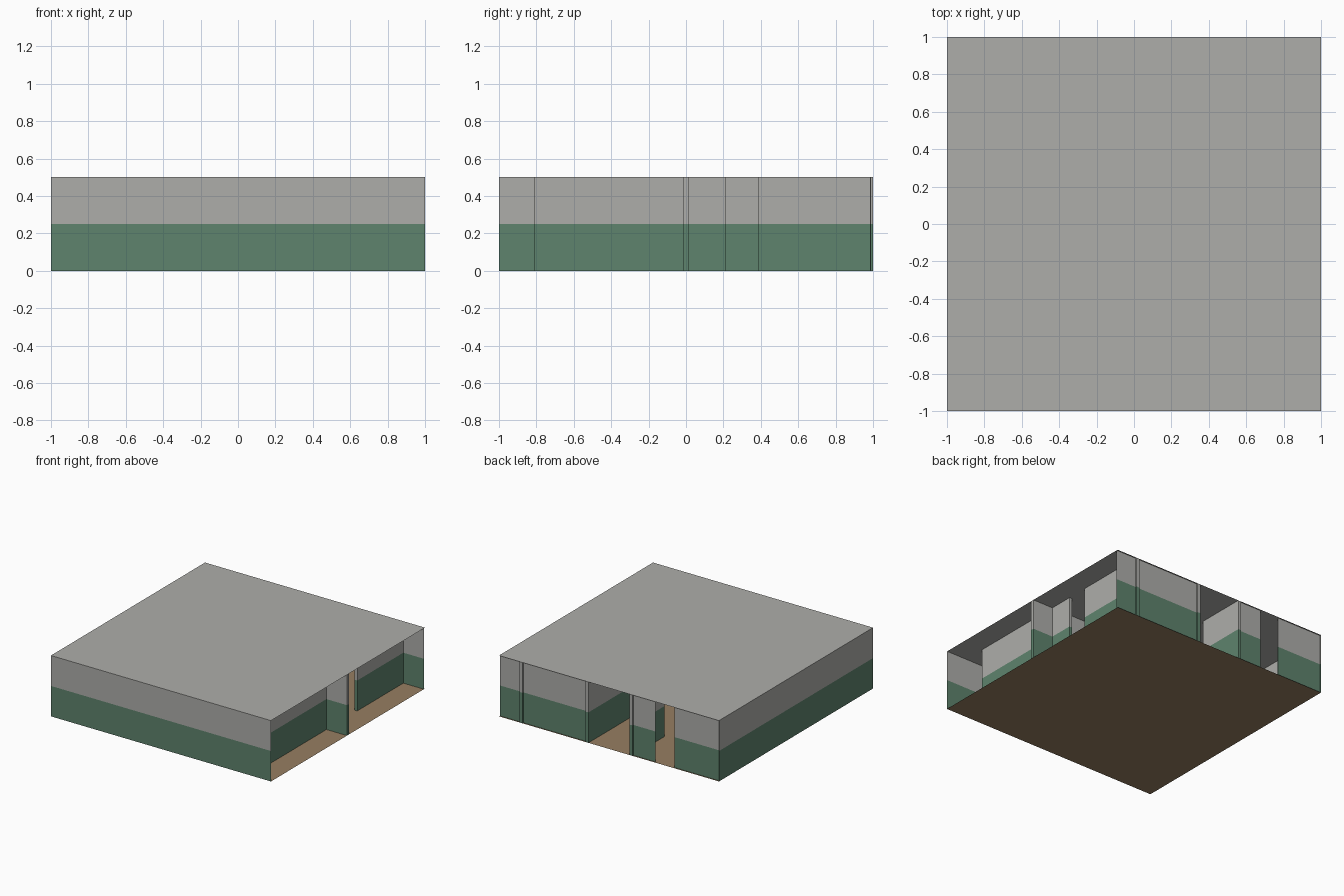
import bpy
import bmesh

cube = bpy.data.objects.get("Cube")
if cube:
    bpy.data.objects.remove(cube, do_unlink=True)

H = 0.5          # storey height
T = 0.0133       # half thickness of the partitions
SHEET = 0.002    # thickness of the outer shell


def material(name, rgb):
    linear = [((c / 255 + 0.055) / 1.055) ** 2.4 for c in rgb] + [1.0]
    mat = bpy.data.materials.new(name)
    mat.use_nodes = True
    mat.diffuse_color = linear
    mat.node_tree.nodes["Principled BSDF"].inputs["Base Color"].default_value = linear
    return mat


gray = material("gray plaster", (174, 174, 170))
green = material("green paint", (94, 131, 109))
tan = material("tan floor", (150, 126, 97))


def make_object(name, bm, mats):
    mesh = bpy.data.meshes.new(name)
    bm.to_mesh(mesh)
    bm.free()
    for m in mats:
        mesh.materials.append(m)
    obj = bpy.data.objects.new(name, mesh)
    bpy.context.collection.objects.link(obj)
    return obj


def slab(name, z, mat):
    bm = bmesh.new()
    bmesh.ops.create_grid(bm, x_segments=1, y_segments=1, size=1)
    bmesh.ops.translate(bm, vec=(0, 0, z), verts=bm.verts)
    make_object(name, bm, [mat])


def wall(name, x0, x1, y0, y1):
    """Upright wall, open at floor and roof, green on its lower half."""
    bm = bmesh.new()
    bmesh.ops.create_cube(bm, size=1)
    for v in bm.verts:
        v.co = (x1 if v.co.x > 0 else x0, y1 if v.co.y > 0 else y0, H if v.co.z > 0 else 0)
    ends = [f for f in bm.faces if abs(f.normal.z) > 0.5]
    bmesh.ops.delete(bm, geom=ends, context='FACES_ONLY')
    bmesh.ops.bisect_plane(bm, geom=bm.verts[:] + bm.edges[:] + bm.faces[:],
                           plane_co=(0, 0, H / 2), plane_no=(0, 0, 1))
    for f in bm.faces:
        f.material_index = int(f.calc_center_median().z < H / 2)
    make_object(name, bm, [gray, green])


def wall_along_y(name, x, spans):
    for i, (a, b) in enumerate(spans):
        wall(f"{name}_{i + 1}", x - T, x + T, a, b)


def wall_along_x(name, y0, y1, spans):
    for i, (a, b) in enumerate(spans):
        wall(f"{name}_{i + 1}", a, b, y0, y1)


# Floor and flat roof
slab("floor", 0, tan)
slab("roof", H, gray)

# Outer walls: closed front and right side, back with a passage and a doorway
wall_along_x("front_wall", -1, -1 + SHEET, [(-1, -0.2 - T), (-0.2 + T, 0.2 - T), (0.2 + T, 1)])
wall("right_wall", -1, -1 + SHEET, -1, 1)
wall_along_x("back_wall", 1 - T - SHEET, 1 - T + SHEET,
             [(-1, -0.6 + T), (-0.4 - T, -0.2 - T), (0.2 + T, 0.8 - T), (0.8 + T, 1)])

# Long partitions, broken by full-height doorways
wall_along_y("side_partition", 0.8, [(-0.8 - T, 0.2 + T), (0.4 - T, 1)])
wall_along_y("passage_left_wall", 0.2, [(-1, 1)])
wall_along_y("passage_right_wall", -0.2, [(-1, 0.4 + T), (0.6 - T, 1)])

# Cross walls between the rooms
wall_along_x("cross_wall", -T, T, [(-1, -0.2 - T), (0.2 + T, 0.8 - T), (0.8 + T, 1)])
